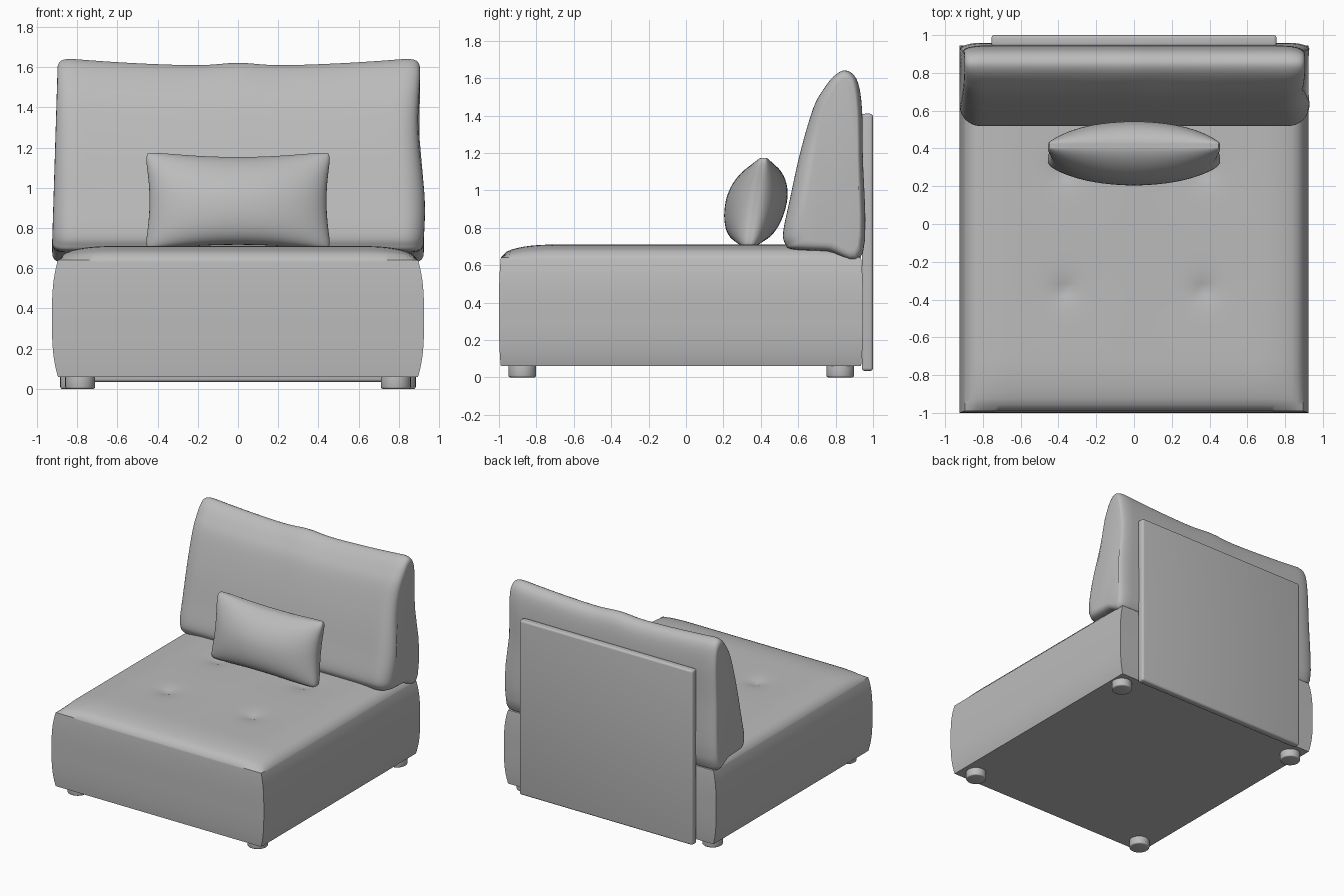
import bpy, bmesh, math
from mathutils import Vector

if "Cube" in bpy.data.objects:
    bpy.data.objects.remove(bpy.data.objects["Cube"], do_unlink=True)

GREY = (0.5, 0.5, 0.5, 1)
fabric = bpy.data.materials.new("grey fabric")
fabric.use_nodes = True
fabric.diffuse_color = GREY
fabric.node_tree.nodes["Principled BSDF"].inputs["Base Color"].default_value = GREY


def finish(name, bm, angle=40):
    """Turn a bmesh into a smooth-shaded, coloured object."""
    bmesh.ops.recalc_face_normals(bm, faces=bm.faces)
    mesh = bpy.data.meshes.new(name)
    bm.to_mesh(mesh)
    bm.free()
    mesh.materials.append(fabric)
    obj = bpy.data.objects.new(name, mesh)
    bpy.context.collection.objects.link(obj)
    bpy.ops.object.select_all(action='DESELECT')
    bpy.context.view_layer.objects.active = obj
    obj.select_set(True)
    bpy.ops.object.shade_smooth_by_angle(angle=math.radians(angle))
    return obj


def shaped_cube(name, cuts, shape, angle=40):
    """Subdivide a cube spanning -1..1 and move each vertex with shape(u, v, w)."""
    bm = bmesh.new()
    bmesh.ops.create_cube(bm, size=2)
    bmesh.ops.subdivide_edges(bm, edges=bm.edges[:], cuts=cuts, use_grid_fill=True)
    for vert in bm.verts:
        vert.co = shape(*vert.co)
    return finish(name, bm, angle)


def ramp(t):
    """Rounded shoulder rising from 0 to 1."""
    t = max(0, min(1, t))
    return math.sqrt(1 - (1 - t) ** 2.2)


# Seat: bulging sides, crowned top, four tufted dimples
def seat_shape(u, v, w):
    bulge = 1 - abs(w) ** 3
    x = u * (0.895 + 0.03 * bulge)
    y = -0.027 + v * (0.963 + 0.01 * bulge)
    crown = 0.07 * ramp((1 - abs(u)) / 0.3) * ramp((1 - abs(v)) / 0.3)
    for ty in (-0.35, 0.28):
        r = math.hypot(abs(x) - 0.37, y - ty)
        crown -= 0.03 * math.exp(-r / 0.055)
    return Vector((x, y, 0.06 + (w + 1) / 2 * (0.58 + crown)))


shaped_cube("seat", 59, seat_shape)


# Back cushion: wedge profile (y, z) lofted across the width
PROFILE = [(0.945, 0.66), (0.945, 1.2), (0.94, 1.45), (0.915, 1.59), (0.86, 1.64),
           (0.80, 1.62), (0.74, 1.55), (0.68, 1.44), (0.61, 1.2), (0.555, 0.95),
           (0.52, 0.78), (0.53, 0.715), (0.57, 0.685), (0.75, 0.675)]


def smooth_loop(points, steps):
    """Closed Catmull-Rom curve through the points."""
    pts = [Vector(p) for p in points]
    n, out = len(pts), []
    for i in range(n):
        a, b, c, d = (pts[(i + k) % n] for k in (-1, 0, 1, 2))
        for s in range(steps):
            t = s / steps
            out.append(0.5 * (2 * b + (c - a) * t + (2 * a - 5 * b + 4 * c - d) * t * t
                              + (3 * b - a - 3 * c + d) * t ** 3))
    return out


def back_cushion():
    bm = bmesh.new()
    loop = smooth_loop(PROFILE, 5)
    half, cap = 0.92, 0.11
    stations = [(half - cap + cap * math.sin(a), 1 - math.cos(a))
                for a in (math.pi / 2 * i / 8 for i in range(9))]
    inner = [((half - cap) * i / 16, 0) for i in range(-15, 16)]
    stations = [(-x, k) for x, k in reversed(stations)] + inner + stations
    rings = []
    for x, k in stations:
        wave = 0.035 * (min(1, abs(x) / 0.85) ** 2 - 1) + 0.015 * math.exp(-(x / 0.13) ** 2)
        ring = []
        for y, z in loop:
            high = max(0, min(1, (z - 0.7) / 0.9))
            py = y + (0.85 - y) * 0.32 * k
            pz = z + (1.15 - z) * 0.1 * k ** 2 + wave * high ** 3
            px = x * (1.004 - 0.028 * high + 0.012 * math.sin(high * 7) * (x > 0))
            ring.append(bm.verts.new((px, py, pz)))
        rings.append(ring)
    n = len(loop)
    for r, s in zip(rings, rings[1:]):
        for i in range(n):
            bm.faces.new((r[i], r[(i + 1) % n], s[(i + 1) % n], s[i]))
    bm.faces.new(rings[0])
    bm.faces.new(rings[-1])
    finish("back_cushion", bm, 60)


back_cushion()


# Lumbar pillow: plump middle, pinched sides and eared corners, leaning back
def pillow_shape(u, v, w):
    u, v = math.sin(u * math.pi / 2), math.sin(v * math.pi / 2)
    ear = 1 - 0.05 * (u * v) ** 8
    plump = max(0, 1 - u * u) ** 0.5 * max(0, 1 - v * v) ** (0.6 if v > 0 else 0.38)
    x = u * ear * (0.47 - 0.03 * (1 - v * v))
    z = 0.935 + v * ear * (0.25 - 0.032 * (1 - u * u))
    y = 0.375 + 0.04 * v + w * (0.012 + 0.152 * plump)
    return Vector((x, y, z))


shaped_cube("lumbar_pillow", 31, lambda a, b, c: pillow_shape(a, c, b), 80)


# Back panel: thin upright board with softened edges
def back_panel():
    bm = bmesh.new()
    bmesh.ops.create_cube(bm, size=1)
    for vert in bm.verts:
        vert.co = Vector((vert.co.x * 1.51, 0.97 + vert.co.y * 0.06, 0.722 + vert.co.z * 1.375))
    bmesh.ops.bevel(bm, geom=bm.edges[:], offset=0.016, segments=4, profile=0.5, affect='EDGES')
    finish("back_panel", bm, 40)


back_panel()


# Feet: short round pucks with softened rims
def foot(name, x, y):
    bm = bmesh.new()
    bmesh.ops.create_cone(bm, cap_ends=True, segments=32, radius1=0.074, radius2=0.074, depth=0.08)
    for vert in bm.verts:
        vert.co += Vector((x, y, 0.04))
    rims = [e for e in bm.edges if abs(e.verts[0].co.z - e.verts[1].co.z) < 0.001]
    bmesh.ops.bevel(bm, geom=rims, offset=0.01, segments=3, profile=0.5, affect='EDGES')
    finish(name, bm, 40)


for side, label in ((1, "left"), (-1, "right")):
    foot("front_foot_" + label, side * 0.785, -0.875)
    foot("back_foot_" + label, side * 0.81, 0.825)
